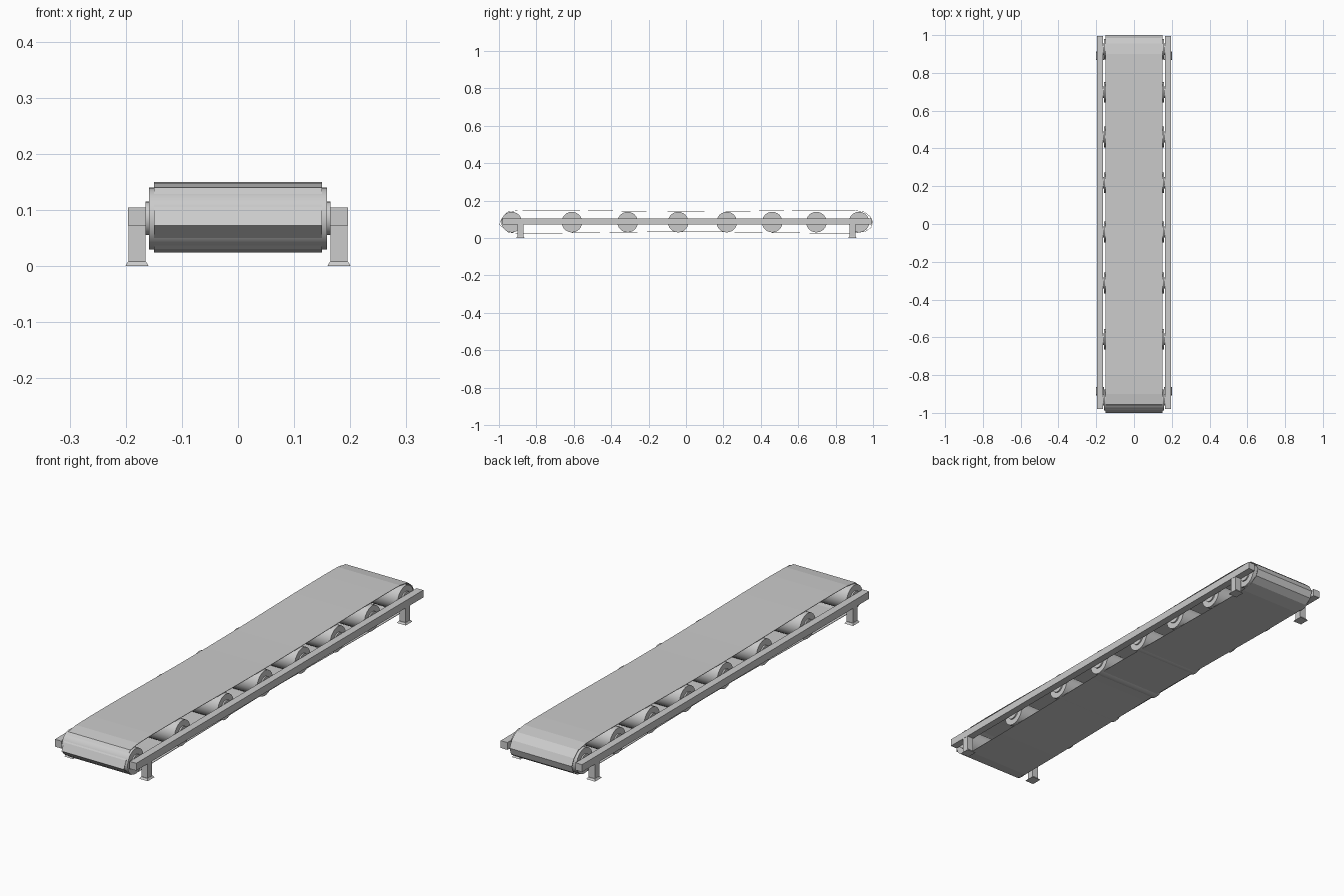
import bpy, bmesh, math
from mathutils import Matrix

if "Cube" in bpy.data.objects:
    bpy.data.objects.remove(bpy.data.objects["Cube"])

def material(name, v):
    m = bpy.data.materials.new(name)
    m.diffuse_color = (v, v, v, 1)
    m.use_nodes = True
    m.node_tree.nodes["Principled BSDF"].inputs["Base Color"].default_value = m.diffuse_color
    return m

GREY = material("light grey", 0.6)

def finish(name, bm, mat):
    bmesh.ops.recalc_face_normals(bm, faces=bm.faces)
    me = bpy.data.meshes.new(name)
    bm.to_mesh(me)
    bm.free()
    ob = bpy.data.objects.new(name, me)
    bpy.context.collection.objects.link(ob)
    me.materials.append(mat)
    return ob

def box(bm, x0, x1, y0, y1, z0, z1):
    m = Matrix.Translation(((x0 + x1) / 2, (y0 + y1) / 2, (z0 + z1) / 2)) @ Matrix.Diagonal((x1 - x0, y1 - y0, z1 - z0, 1))
    return bmesh.ops.create_cube(bm, size=1, matrix=m)["verts"]

# belt: thin sagging loop, profile in (y, z)
profile = [(-1.0, .072), (-.985, .105), (-.955, .14), (-.9, .148), (-.8, .15), (-.6, .149), (-.4, .146),
           (-.2, .143), (0, .142), (.2, .143), (.4, .146), (.6, .149), (.8, .15), (.9, .149), (.955, .14),
           (.985, .115), (1.0, .085), (.99, .055), (.96, .035), (.9, .025), (.7, .025), (.4, .029),
           (.1, .033), (-.1, .033), (-.4, .029), (-.7, .025), (-.9, .024), (-.95, .03)]
bm = bmesh.new()
rows = [[bm.verts.new((x, y, z)) for y, z in profile] for x in (-.15, .15)]
n = len(profile)
for i in range(n):
    j = (i + 1) % n
    bm.faces.new((rows[0][i], rows[0][j], rows[1][j], rows[1][i]))
belt = finish("belt", bm, GREY)
thick = belt.modifiers.new("thickness", "SOLIDIFY")
thick.thickness = 0.002

# rollers with a hub at each end
for k, y in enumerate((-.932, -.61, -.312, -.042, .218, .461, .697, .925)):
    bm = bmesh.new()
    for r, length in ((.055, .318), (.03, .33)):
        m = Matrix.Translation((0, y, .085)) @ Matrix.Rotation(math.pi / 2, 4, 'Y')
        bmesh.ops.create_cone(bm, cap_ends=True, segments=24, radius1=r, radius2=r, depth=length, matrix=m)
    ob = finish(f"roller_{k + 1}", bm, GREY)
    ob.data.shade_smooth()
    bpy.ops.object.select_all(action='DESELECT')
    ob.select_set(True)
    bpy.context.view_layer.objects.active = ob
    bpy.ops.object.shade_smooth_by_angle(angle=math.radians(35))

# side rails and legs with flared feet
for s, side in ((-1, "left"), (1, "right")):
    bm = bmesh.new()
    box(bm, s * .18 - .016, s * .18 + .016, -.98, .995, .072, .104)
    finish(side + "_rail", bm, GREY)
    for y, end in ((-.885, "front"), (.89, "back")):
        bm = bmesh.new()
        box(bm, s * .18 - .015, s * .18 + .015, y - .015, y + .015, .006, .073)
        foot = box(bm, s * .18 - .021, s * .18 + .021, y - .023, y + .023, 0, .008)
        for v in foot:
            if v.co.z > .004:
                v.co.x = s * .18 + (v.co.x - s * .18) * .75
                v.co.y = y + (v.co.y - y) * .75
        finish(f"{side}_{end}_leg", bm, GREY)
